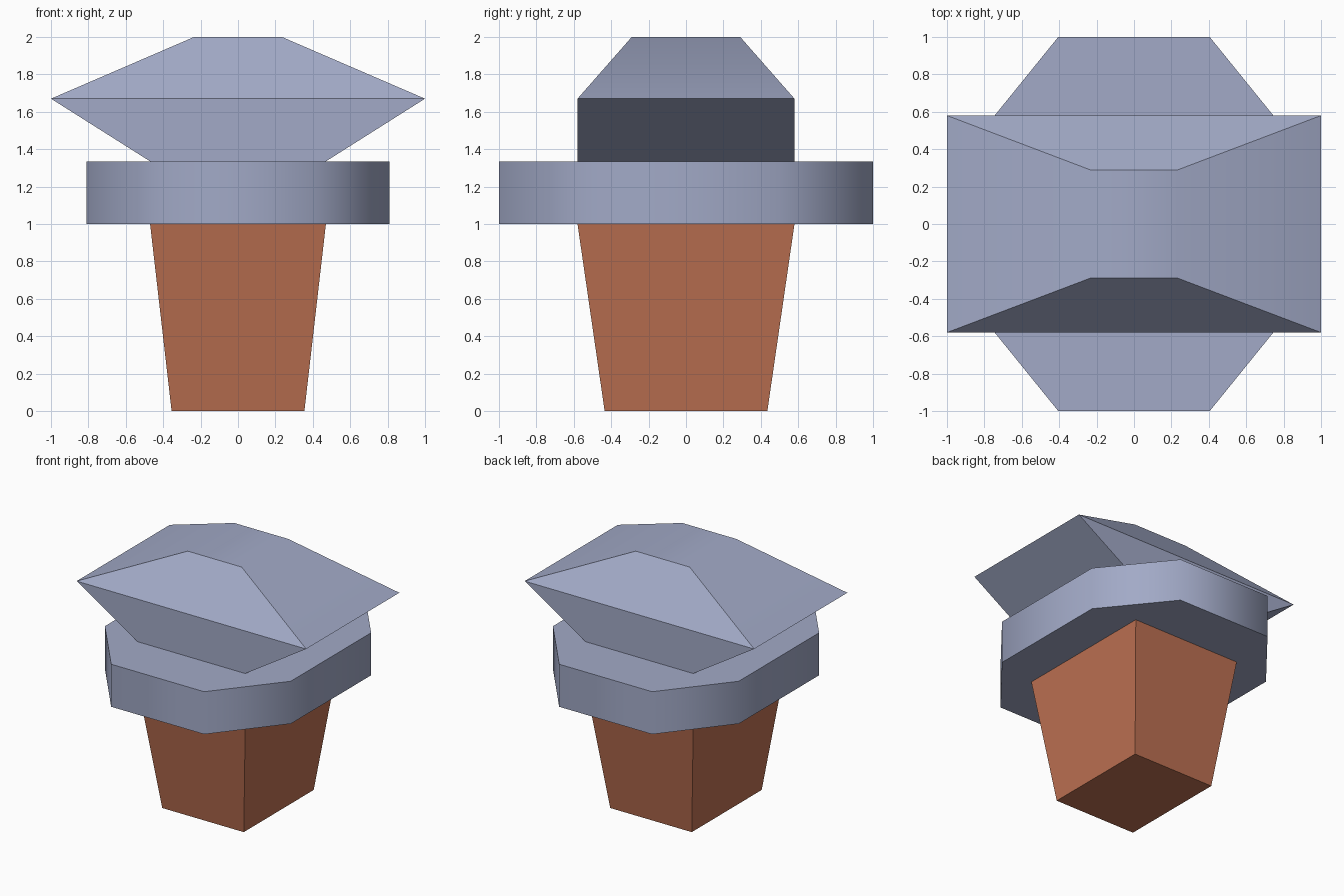
import bpy, bmesh, math

if "Cube" in bpy.data.objects:
    bpy.data.objects.remove(bpy.data.objects["Cube"])


def material(name, rgb):
    m = bpy.data.materials.new(name)
    m.diffuse_color = (*rgb, 1)
    m.use_nodes = True
    m.node_tree.nodes["Principled BSDF"].inputs["Base Color"].default_value = m.diffuse_color
    return m


slate = material("slate blue grey", (0.36, 0.40, 0.57))
brick = material("brick orange", (0.51, 0.165, 0.085))


def rect(hx, hy):
    return [(-hx, -hy), (hx, -hy), (hx, hy), (-hx, hy)]


def loft(name, rings, mat, smooth_deg=None):
    """Closed solid through matching outlines; rings = [(z, outline), ...]."""
    bm = bmesh.new()
    loops = [[bm.verts.new((x, y, z)) for x, y in pts] for z, pts in rings]
    n = len(loops[0])
    bm.faces.new(loops[0][::-1])
    bm.faces.new(loops[-1])
    for low, high in zip(loops, loops[1:]):
        for i in range(n):
            j = (i + 1) % n
            bm.faces.new((low[i], low[j], high[j], high[i]))
    bmesh.ops.recalc_face_normals(bm, faces=bm.faces)
    me = bpy.data.meshes.new(name)
    bm.to_mesh(me)
    bm.free()
    me.materials.append(mat)
    if smooth_deg:
        me.shade_smooth()
        me.set_sharp_from_angle(angle=math.radians(smooth_deg))
    ob = bpy.data.objects.new(name, me)
    bpy.context.collection.objects.link(ob)
    return ob


# tapered pedestal
loft("pedestal", [(0, rect(0.355, 0.435)), (1.0, rect(0.47, 0.58))], brick)

# eight-sided slab, mirrored from its right half
half = [(0.405, -1.0), (0.81, -0.5), (0.81, 0.5), (0.405, 1.0)]
octagon = half + [(-x, y) for x, y in reversed(half)]
loft("octagonal_slab", [(1.0, octagon), (1.335, octagon)], slate, 55)

# flared cap with pointed sides and a flat top
loft("flared_cap", [(1.335, rect(0.47, 0.58)), (1.67, rect(1.0, 0.58)),
                    (2.0, rect(0.235, 0.29))], slate, 30)
